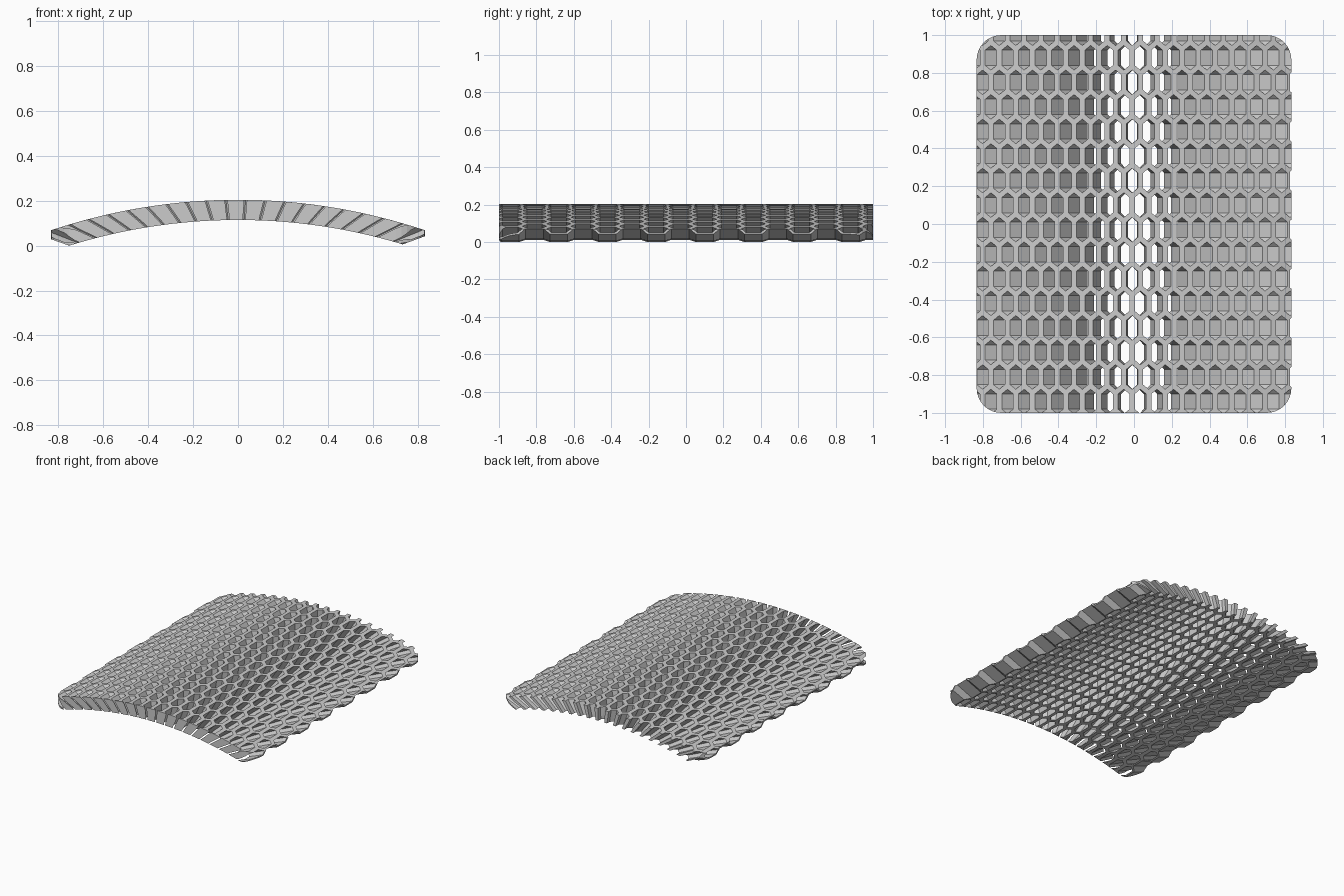
import bpy, bmesh, math
from mathutils import Vector

if "Cube" in bpy.data.objects:
    bpy.data.objects.remove(bpy.data.objects["Cube"])

PITCH, ROW = 0.088, 0.13           # cell spacing across and along
R_OUT, R_IN, TOP = 2.62, 2.53, 0.195
FOCUS = Vector((0, -0.275))        # cell walls converge on this line (x, z)
CENTRE = Vector((0, TOP - R_OUT))  # centre of the panel's arc (x, z)
OUTER = (0.044, 0.047, 0.083)      # half width, shoulder, apex of a cell
INNER = (0.030, 0.0405, 0.065)     # same for the opening


def hexagon(cx, cy, dims):
    w, a, b = dims
    return [(cx + x, cy + y) for x, y in
            ((w, -a), (w, a), (0, b), (-w, a), (-w, -a), (0, -b))]


def outer_z(x):
    return CENTRE.y + math.sqrt(R_OUT ** 2 - x * x)


def inner_point(x, z):
    """Follow the ray towards the focus down to the inner arc."""
    d = Vector((x, z)) - FOCUS
    o = FOCUS - CENTRE
    a, b, c = d.dot(d), o.dot(d), o.dot(o) - R_IN ** 2
    p = FOCUS + d * ((-b + math.sqrt(b * b - a * c)) / a)
    return p.x, p.y


# Flat honeycomb of hexagon rings
bm = bmesh.new()
cache = {}


def vert(p):
    key = (round(p[0], 4), round(p[1], 4))
    if key not in cache:
        cache[key] = bm.verts.new((p[0], p[1], 0))
    return cache[key]


for j in range(-1, 16):
    cy = 0.88 - ROW * j
    count = 19 if j % 2 else 20
    for i in range(count):
        cx = -0.01 + PITCH * (i - (count - 1) / 2)
        o = [vert(p) for p in hexagon(cx, cy, OUTER)]
        n = [vert(p) for p in hexagon(cx, cy, INNER)]
        for k in range(6):
            m = (k + 1) % 6
            bm.faces.new((o[k], o[m], n[m], n[k]))

# Bend the top to the outer arc and the bottom to the inner arc
top = list(bm.verts)
for v in top:
    v.co.z = outer_z(v.co.x)
src = list(bm.faces)
res = bmesh.ops.extrude_face_region(bm, geom=src, use_keep_orig=True)
for v in (g for g in res["geom"] if isinstance(g, bmesh.types.BMVert)):
    v.co.x, v.co.z = inner_point(v.co.x, v.co.z)
bmesh.ops.recalc_face_normals(bm, faces=bm.faces)
bmesh.ops.triangulate(bm, faces=bm.faces)
mesh = bpy.data.meshes.new("honeycomb_panel")
bm.to_mesh(mesh)
bm.free()
panel = bpy.data.objects.new("honeycomb_panel", mesh)
bpy.context.collection.objects.link(panel)

# Rounded rectangle trimming block
bm = bmesh.new()
HX, HY, R = 0.833, 1.0, 0.13
ring = []
for q, (sx, sy) in enumerate(((1, 1), (-1, 1), (-1, -1), (1, -1))):
    for s in range(9):
        t = math.radians(90 * q + 90 * s / 8)
        ring.append(bm.verts.new((sx * (HX - R) + R * math.cos(t),
                                  sy * (HY - R) + R * math.sin(t), -0.5)))
f = bm.faces.new(ring)
res = bmesh.ops.extrude_face_region(bm, geom=[f], use_keep_orig=True)
for g in res["geom"]:
    if isinstance(g, bmesh.types.BMVert):
        g.co.z = 0.6
bmesh.ops.recalc_face_normals(bm, faces=bm.faces)
cm = bpy.data.meshes.new("trim_block")
bm.to_mesh(cm)
bm.free()
cutter = bpy.data.objects.new("trim_block", cm)
cutter.hide_render = True
bpy.context.collection.objects.link(cutter)

# Trim the outline, then rest the panel on the ground
mod = panel.modifiers.new("trim", "BOOLEAN")
mod.operation, mod.solver, mod.object = "INTERSECT", "EXACT", cutter
bpy.context.view_layer.objects.active = panel
panel.select_set(True)
bpy.ops.object.modifier_apply(modifier=mod.name)
bpy.data.objects.remove(cutter)
low = min(v.co.z for v in panel.data.vertices)
for v in panel.data.vertices:
    v.co.z -= low
